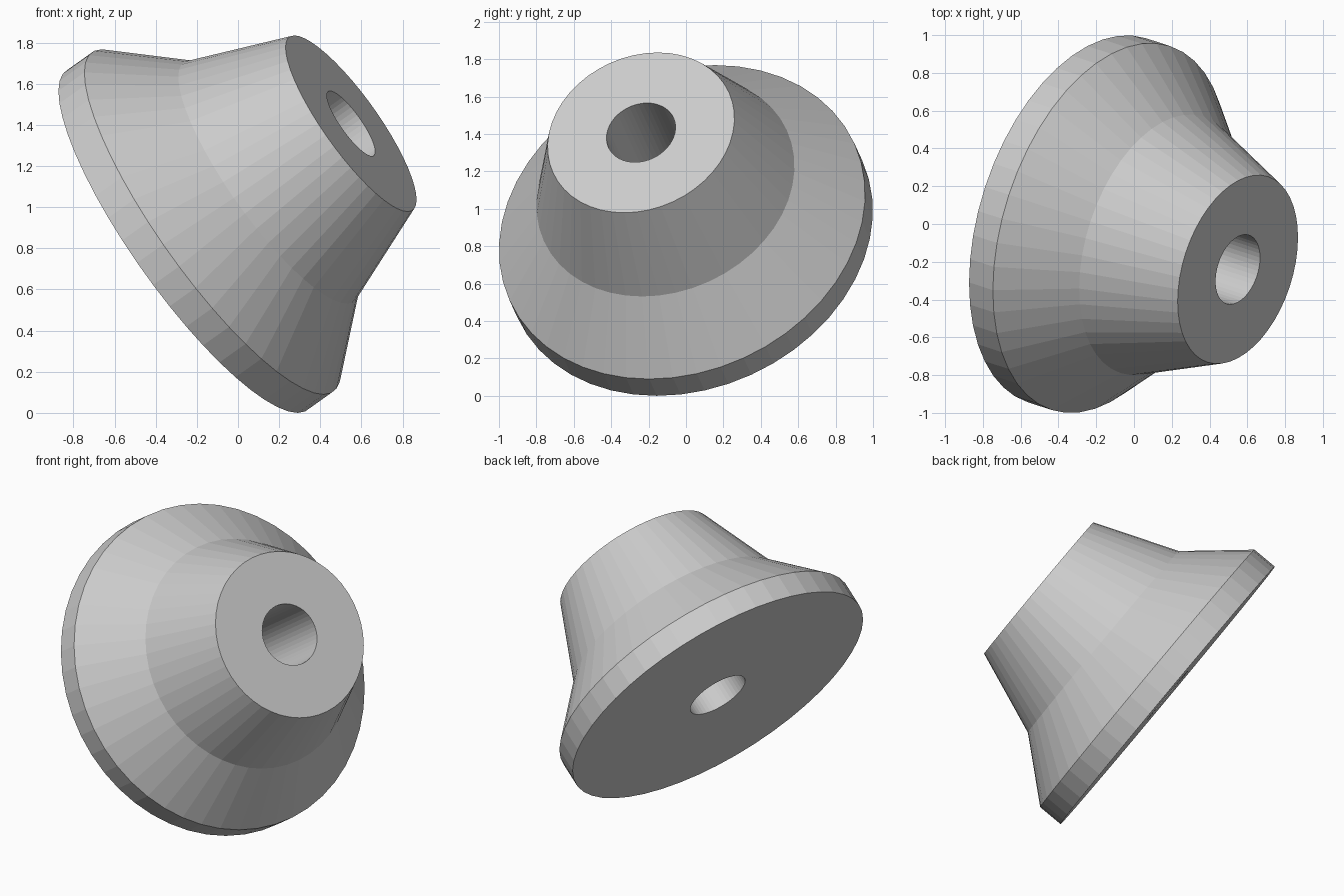
import bpy, bmesh, math
from mathutils import Vector, Matrix

if "Cube" in bpy.data.objects:
    bpy.data.objects.remove(bpy.data.objects["Cube"])

SEGMENTS = 48
BASE = Vector((-0.249, 0.02, 0.842))     # centre of the large flat face
AXIS = Vector((0.7875, -0.257, 0.560)).normalized()

# Closed half-section of the hub: (radius, distance along axis)
profile = [(0.191, 0), (1.013, 0), (1.013, 0.16), (0.714, 0.506),
           (0.517, 1.014), (0.191, 1.014)]

# Revolve the section around the bore
bm = bmesh.new()
verts = [bm.verts.new((r, 0, h)) for r, h in profile]
edges = [bm.edges.new((v, verts[(i + 1) % len(verts)])) for i, v in enumerate(verts)]
bmesh.ops.spin(bm, geom=verts + edges, cent=(0, 0, 0), axis=(0, 0, 1),
               angle=math.tau, steps=SEGMENTS, use_merge=False)
bmesh.ops.remove_doubles(bm, verts=bm.verts[:], dist=1e-4)
bmesh.ops.recalc_face_normals(bm, faces=bm.faces[:])

# Tilt the hub so it rests on the edge of its rim
tilt = AXIS.to_track_quat('Z', 'Y').to_matrix().to_4x4()
bm.transform(Matrix.Translation(BASE) @ tilt)
low = min(v.co.z for v in bm.verts)
bm.transform(Matrix.Translation((0, 0, -low)))

mesh = bpy.data.meshes.new("tapered_hub")
bm.to_mesh(mesh)
bm.free()
hub = bpy.data.objects.new("tapered_hub", mesh)
bpy.context.collection.objects.link(hub)
